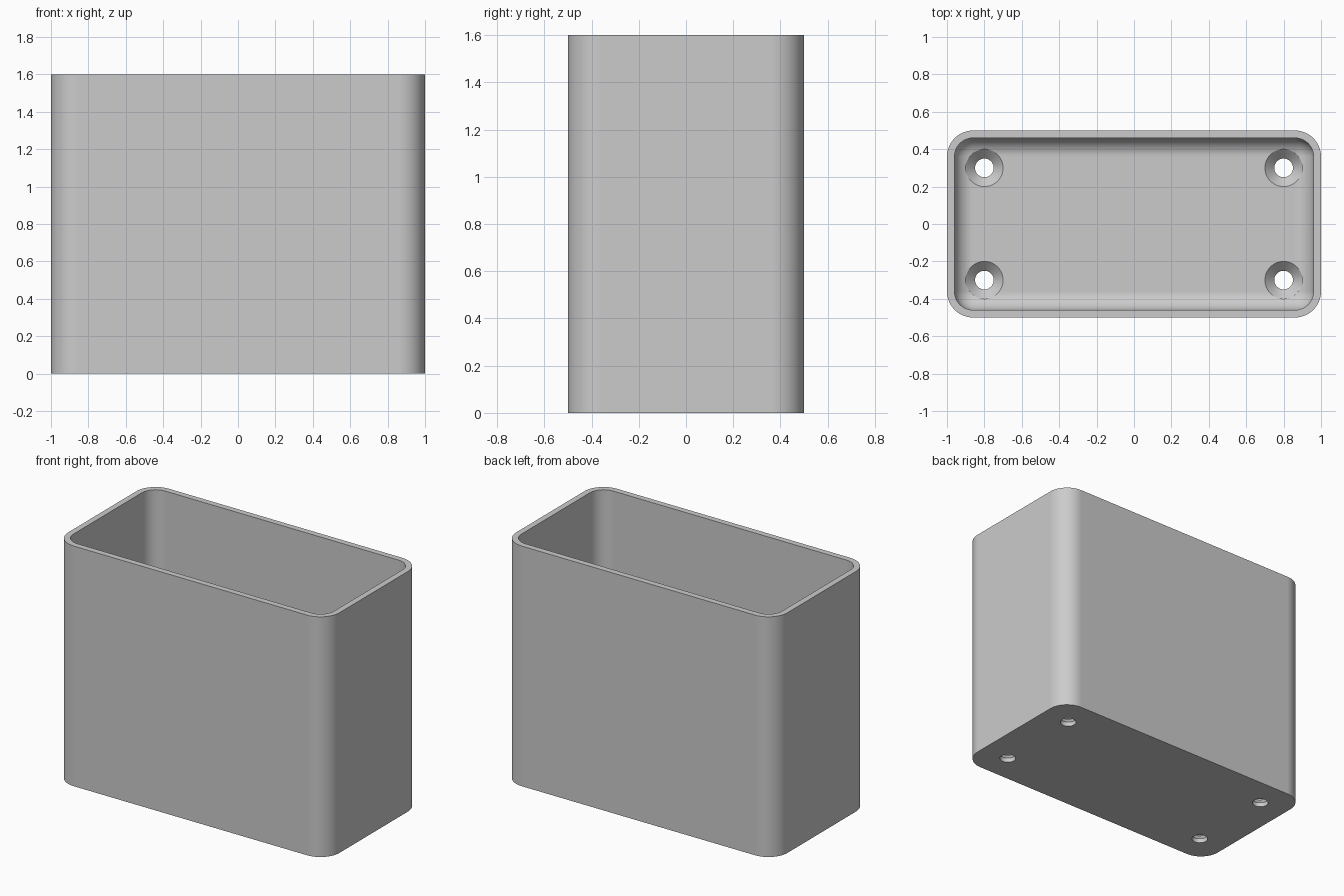
import bpy, bmesh
from math import sin, cos, pi

cube = bpy.data.objects.get("Cube")
if cube:
    bpy.data.objects.remove(cube, do_unlink=True)

HALF_X, HALF_Y, HEIGHT = 1.0, 0.5, 1.6
RADIUS, WALL, FLOOR = 0.14, 0.04, 0.08
FILLET = RADIUS - WALL
STEPS = 12

grey = bpy.data.materials.new("plain grey")
grey.use_nodes = True
colour = (0.6, 0.6, 0.6, 1)
grey.diffuse_color = colour
grey.node_tree.nodes["Principled BSDF"].inputs["Base Color"].default_value = colour


def rounded_ring(bm, inset, z):
    """Rounded rectangle, inset from the outer outline."""
    r = max(RADIUS - inset, 0)
    cx, cy = HALF_X - RADIUS, HALF_Y - RADIUS
    ring = []
    for i, (sx, sy) in enumerate([(1, 1), (-1, 1), (-1, -1), (1, -1)]):
        for k in range(STEPS + 1):
            a = (i + k / STEPS) * pi / 2
            ring.append(bm.verts.new((sx * cx + r * cos(a), sy * cy + r * sin(a), z)))
    return ring


def circle_ring(bm, r, z, n=48):
    return [bm.verts.new((r * cos(2 * pi * k / n), r * sin(2 * pi * k / n), z)) for k in range(n)]


def loft(name, make_ring, sections):
    """Closed solid skinned through a list of (size, z) sections."""
    bm = bmesh.new()
    rings = [make_ring(bm, s, z) for s, z in sections]
    for a, b in zip(rings, rings[1:]):
        for k in range(len(a)):
            j = (k + 1) % len(a)
            bm.faces.new((a[k], a[j], b[j], b[k]))
    bm.faces.new(rings[0][::-1])
    bm.faces.new(rings[-1])
    bmesh.ops.remove_doubles(bm, verts=bm.verts, dist=1e-5)
    bmesh.ops.recalc_face_normals(bm, faces=bm.faces)
    mesh = bpy.data.meshes.new(name)
    bm.to_mesh(mesh)
    bm.free()
    mesh.materials.append(grey)
    obj = bpy.data.objects.new(name, mesh)
    bpy.context.collection.objects.link(obj)
    return obj


# Open box: outer wall, rim, inner wall, then the rounded inside floor edge
sections = [(0, 0), (0, HEIGHT), (WALL, HEIGHT)]
for k in range(STEPS + 1):
    a = k / STEPS * pi / 2
    sections.append((WALL + FILLET * (1 - cos(a)), FLOOR + FILLET * (1 - sin(a))))
box = loft("open_box", rounded_ring, sections)
bpy.context.view_layer.objects.active = box
box.select_set(True)

# Four countersunk screw holes through the floor
for sx in (-1, 1):
    for sy in (-1, 1):
        cutter = loft("screw_hole_cutter", circle_ring,
                      [(0.05, -0.1), (0.05, FLOOR - 0.05), (0.1, FLOOR), (0.1, 0.3)])
        cutter.location = (sx * 0.8, sy * 0.3, 0)
        cutter.hide_render = True
        bpy.context.view_layer.update()
        cut = box.modifiers.new("screw_hole", 'BOOLEAN')
        cut.operation = 'DIFFERENCE'
        cut.solver = 'EXACT'
        cut.object = cutter
        bpy.ops.object.modifier_apply(modifier=cut.name)
        bpy.data.objects.remove(cutter, do_unlink=True)

# Smooth corners, crisp rims and hole edges
bpy.ops.object.shade_smooth_by_angle(angle=pi / 6)
weighted = box.modifiers.new("even_shading", 'WEIGHTED_NORMAL')
weighted.keep_sharp = True
